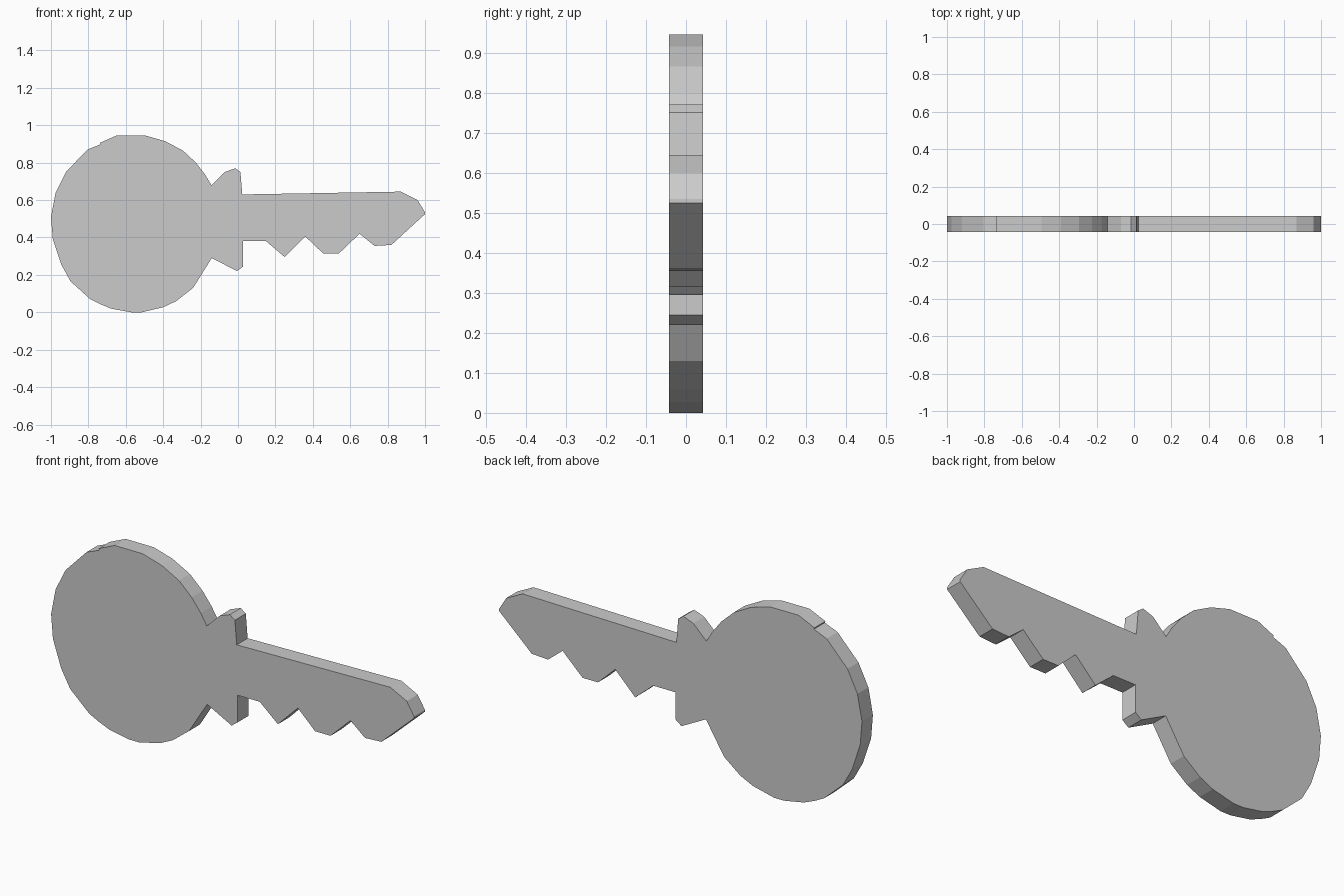
import bpy
import bmesh

HALF_THICKNESS = 0.043

# Outline profile in (x, z), running clockwise seen from the front
bow = [(-0.14, 0.29), (-0.24, 0.13), (-0.33, 0.06), (-0.40, 0.027), (-0.515, 0),
       (-0.57, 0), (-0.68, 0.02), (-0.74, 0.045), (-0.79, 0.07), (-0.895, 0.165),
       (-0.945, 0.255), (-0.99, 0.39), (-1.0, 0.51), (-0.975, 0.64), (-0.92, 0.75),
       (-0.805, 0.87), (-0.735, 0.898), (-0.738, 0.906), (-0.65, 0.945),
       (-0.495, 0.945), (-0.39, 0.915), (-0.295, 0.865), (-0.225, 0.80),
       (-0.175, 0.735)]
upper_collar = [(-0.142, 0.68), (-0.07, 0.75), (-0.015, 0.77), (0.013, 0.75), (0.023, 0.63)]
blade_tip = [(0.87, 0.645), (0.96, 0.60), (1.0, 0.535), (1.0, 0.525)]
teeth = [(0.82, 0.36), (0.73, 0.355), (0.65, 0.42), (0.54, 0.315), (0.455, 0.315),
         (0.36, 0.405), (0.25, 0.295), (0.15, 0.38)]
lower_collar = [(0.028, 0.38), (0.028, 0.245), (-0.005, 0.22)]


def extrude_profile(name, points, half):
    """Flat plate from an x-z outline, centred on y = 0."""
    bm = bmesh.new()
    face = bm.faces.new([bm.verts.new((x, -half, z)) for x, z in points])
    result = bmesh.ops.extrude_face_region(bm, geom=[face], use_keep_orig=True)
    moved = [v for v in result["geom"] if isinstance(v, bmesh.types.BMVert)]
    bmesh.ops.translate(bm, verts=moved, vec=(0, 2 * half, 0))
    bmesh.ops.recalc_face_normals(bm, faces=bm.faces)
    mesh = bpy.data.meshes.new(name)
    bm.to_mesh(mesh)
    bm.free()
    obj = bpy.data.objects.new(name, mesh)
    bpy.context.collection.objects.link(obj)
    return obj


# One-piece key plate: bow, collar, blade and teeth
extrude_profile("key", bow + upper_collar + blade_tip + teeth + lower_collar, HALF_THICKNESS)
